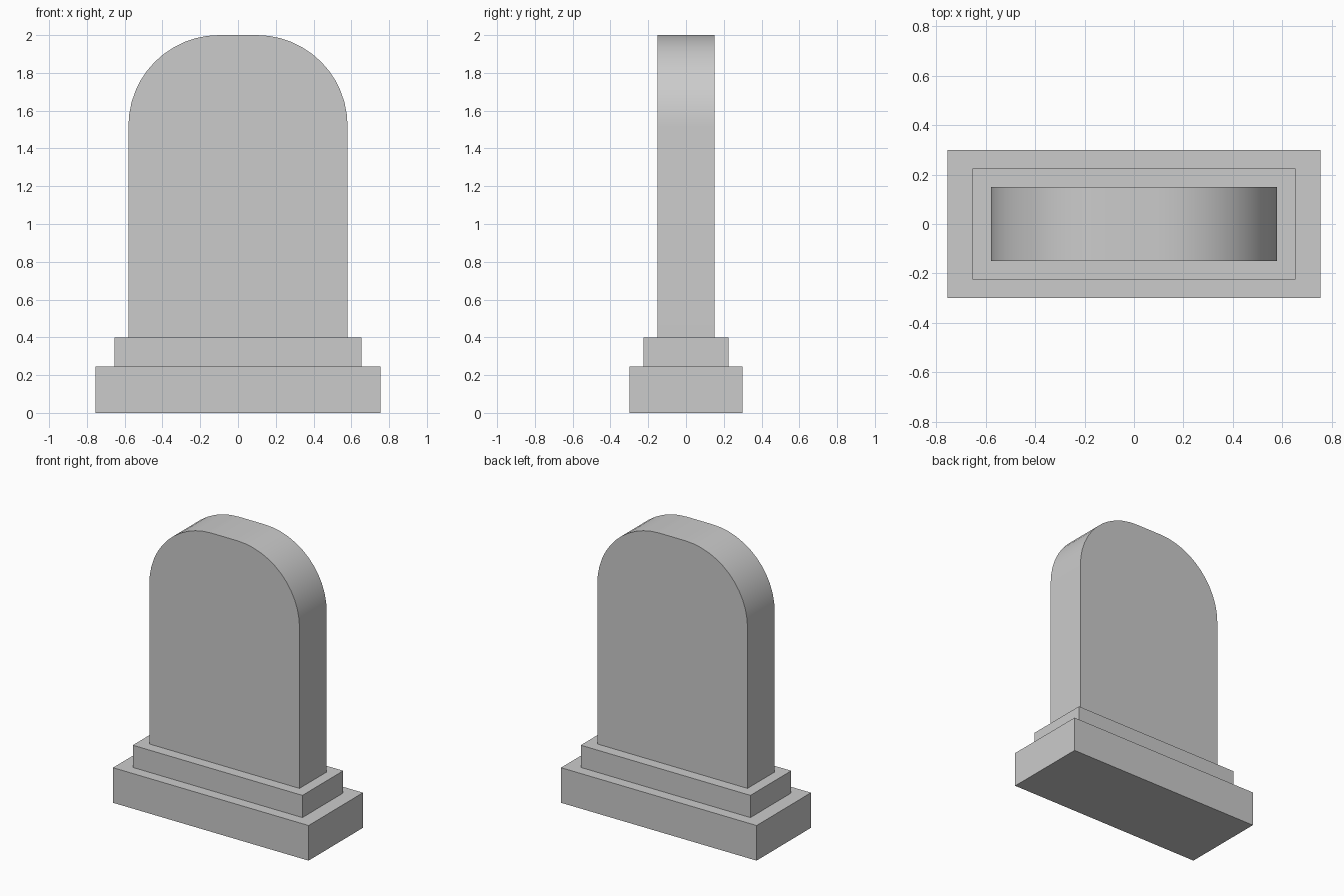
import bpy
import bmesh
from math import sin, cos, pi, radians

if "Cube" in bpy.data.objects:
    bpy.data.objects.remove(bpy.data.objects["Cube"], do_unlink=True)

stone = bpy.data.materials.new("grey stone")
stone.use_nodes = True
colour = (0.6, 0.6, 0.6, 1)
stone.diffuse_color = colour
stone.node_tree.nodes["Principled BSDF"].inputs["Base Color"].default_value = colour


def extrude_profile(name, points, depth):
    """Extrude a closed x-z outline along y, centred on y = 0."""
    bm = bmesh.new()
    face = bm.faces.new([bm.verts.new((x, -depth / 2, z)) for x, z in points])
    result = bmesh.ops.extrude_face_region(bm, geom=[face])
    verts = [v for v in result["geom"] if isinstance(v, bmesh.types.BMVert)]
    bmesh.ops.translate(bm, verts=verts, vec=(0, depth, 0))
    bmesh.ops.recalc_face_normals(bm, faces=bm.faces)
    mesh = bpy.data.meshes.new(name)
    bm.to_mesh(mesh)
    bm.free()
    mesh.materials.append(stone)
    obj = bpy.data.objects.new(name, mesh)
    bpy.context.collection.objects.link(obj)
    return obj


def block(name, half_width, depth, bottom, top):
    w = half_width
    return extrude_profile(name, [(-w, bottom), (w, bottom), (w, top), (-w, top)], depth)


# Stepped plinth
block("base_slab", 0.755, 0.60, 0, 0.245)
block("upper_step", 0.655, 0.45, 0.245, 0.40)

# Upright slab with rounded shoulders and a short flat crown
half, top, radius, steps = 0.58, 2.0, 0.48, 12
arc = [(half - radius + radius * cos(a), top - radius + radius * sin(a))
       for a in (i * pi / 2 / steps for i in range(steps + 1))]
outline = [(half, 0.40)] + arc
outline += [(-x, z) for x, z in reversed(outline)]
headstone = extrude_profile("headstone", outline, 0.30)

# Smooth the arch while keeping its front and back edges sharp
bpy.ops.object.select_all(action="DESELECT")
headstone.select_set(True)
bpy.context.view_layer.objects.active = headstone
bpy.ops.object.shade_smooth_by_angle(angle=radians(30))
